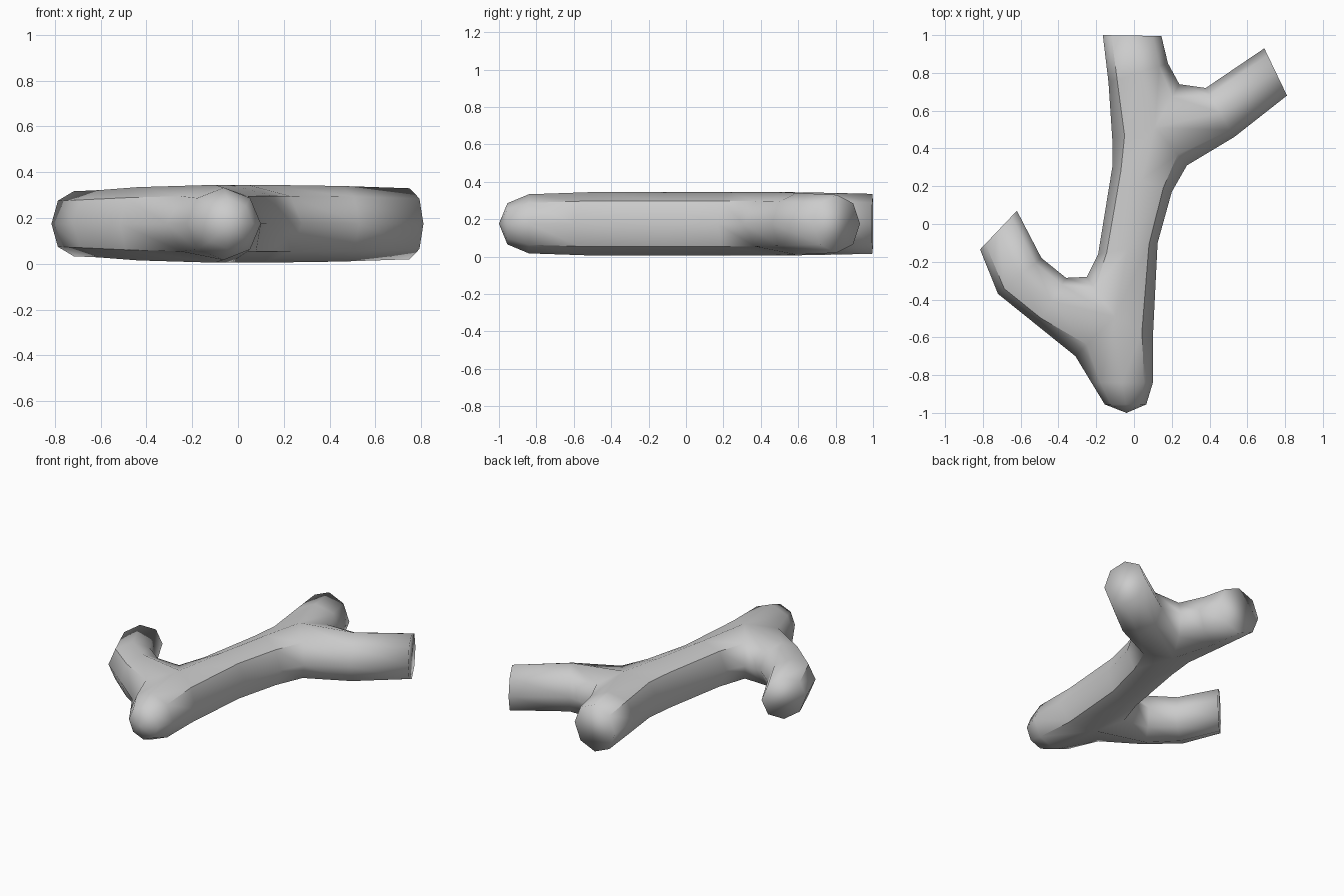
import bpy, bmesh
from mathutils import Vector

cube = bpy.data.objects.get("Cube")
if cube:
    bpy.data.objects.remove(cube, do_unlink=True)

MID = 0.175          # height of the branch centre lines
bm = bmesh.new()


def vert(p, z):
    return bm.verts.new((p[0], p[1], MID + z))


def side(crown, p, rz):
    """Three vertices rounding one flank, from upper to lower."""
    shoulder = Vector(crown).lerp(Vector(p), 0.71)
    return [vert(shoulder, rz * 0.71), vert(p, 0), vert(shoulder, -rz * 0.71)]


def join(top, right, bottom, left):
    return [top] + right + [bottom] + left[::-1]


def ring(left, right, rz):
    """Octagonal section spanning two outline points."""
    c = (Vector(left) + Vector(right)) / 2
    return join(vert(c, rz), side(c, right, rz), vert(c, -rz), side(c, left, rz))


def tube(rings, creases=""):
    """Skin the rings; crease the shoulder lines on the named flanks."""
    lines = [k for s, ks in (("R", (1, 3)), ("L", (5, 7))) if s in creases for k in ks]
    for a, b in zip(rings, rings[1:]):
        for k in range(8):
            n = (k + 1) % 8
            bm.faces.new((a[k], a[n], b[n], b[k]))
        for k in lines:
            bm.edges.get((a[k], b[k])).smooth = False


def fork(crown, points, rz=0.17):
    """Shared crown, underside and three flanks of a fork."""
    return vert(crown, rz), vert(crown, -rz), [side(crown, p, rz) for p in points]


# Forks: the flanks are shared by the limbs on either side of them
t1, b1, (outer1, lower1, upper1) = fork((0.11, 0.51), [(-0.115, 0.45), (0.28, 0.31), (0.24, 0.74)])
t2, b2, (crotch2, front2, outer2) = fork((-0.1, -0.49), [(-0.25, -0.28), (-0.31, -0.7), (0.1, -0.6)])

# Main stem between the forks
tube([join(t2, outer2, b2, crotch2),
      ring((-0.19, -0.16), (0.125, -0.1), 0.17),
      ring((-0.115, 0.3), (0.2, 0.17), 0.17),
      join(t1, lower1, b1, outer1)], "LR")

# Back end of the stem
back_end = ring((-0.165, 1), (0.145, 0.995), 0.16)
tube([join(t1, upper1, b1, outer1),
      ring((-0.135, 0.75), (0.18, 0.85), 0.165), back_end], "L")

# Left side branch
left_end = ring((0.69, 0.93), (0.81, 0.68), 0.155)
tube([join(t1, lower1, b1, upper1),
      ring((0.38, 0.72), (0.53, 0.46), 0.165), left_end])

# Right side branch, bent towards the back
right_end = ring((-0.815, -0.135), (-0.62, 0.07), 0.142)
tube([join(t2, crotch2, b2, front2),
      ring((-0.515, -0.535), (-0.36, -0.285), 0.16),
      ring((-0.72, -0.37), (-0.49, -0.18), 0.147), right_end], "L")

# Rounded front end of the stem
knob = ring((0.1, -0.84), (-0.225, -0.84), 0.158)
nose = ring((0.065, -0.955), (-0.155, -0.955), 0.11)
tube([join(t2, front2, b2, outer2), knob], "L")
tube([knob, nose])
tip = vert((-0.04, -1), 0)
for k in range(8):
    bm.faces.new((nose[k], nose[(k + 1) % 8], tip))

# Flat cut ends
for end in (back_end, left_end, right_end):
    bm.faces.new(end)

bmesh.ops.recalc_face_normals(bm, faces=bm.faces)
for f in bm.faces:
    f.smooth = True
mesh = bpy.data.meshes.new("forked_branch")
bm.to_mesh(mesh)
bm.free()
branch = bpy.data.objects.new("forked_branch", mesh)
bpy.context.scene.collection.objects.link(branch)

# Single grey colour
grey = bpy.data.materials.new("plain_grey")
grey.use_nodes = True
grey.diffuse_color = (0.6, 0.6, 0.6, 1)
grey.node_tree.nodes["Principled BSDF"].inputs["Base Color"].default_value = (0.6, 0.6, 0.6, 1)
mesh.materials.append(grey)
